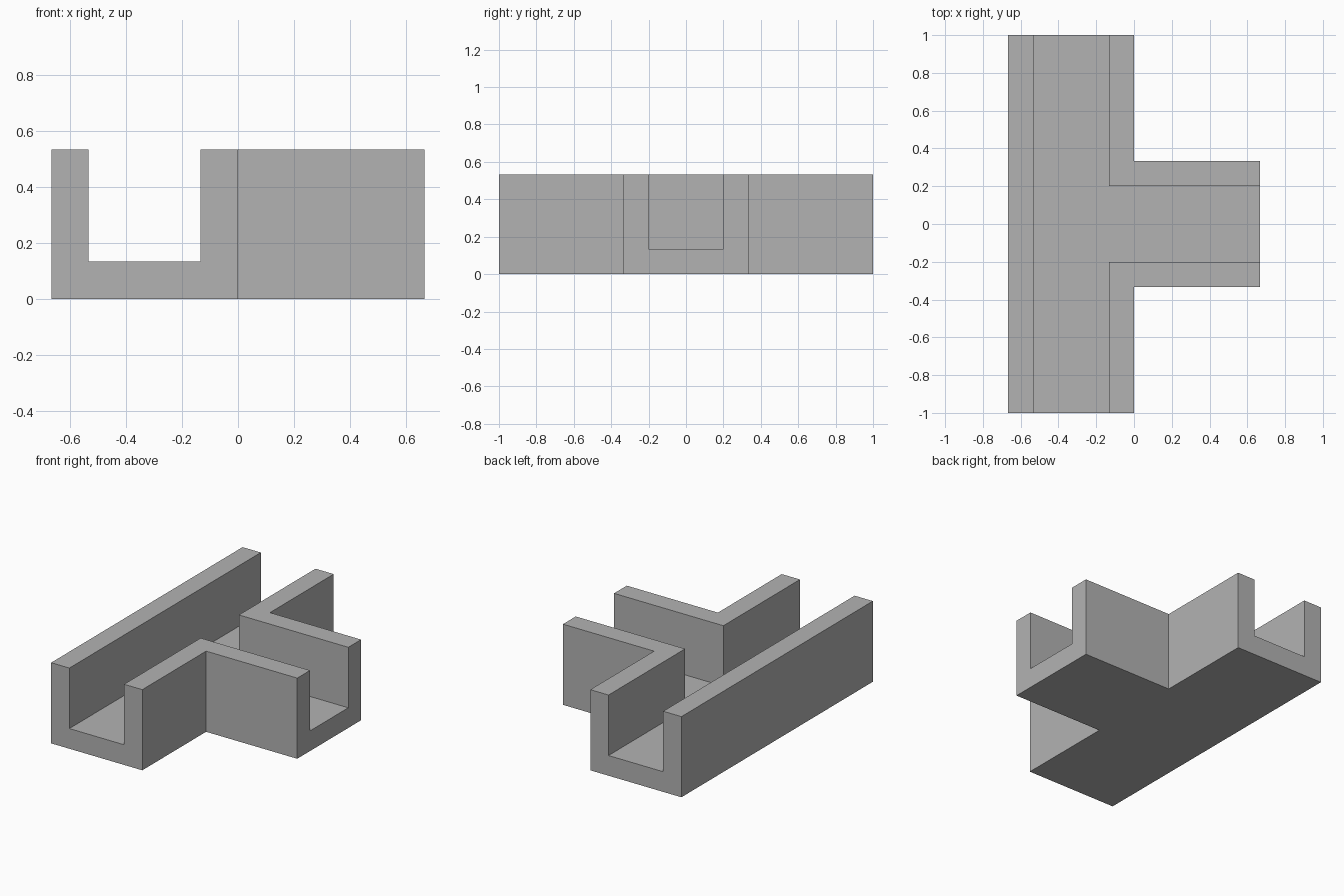
import bpy
import bmesh

cube = bpy.data.objects.get("Cube")
if cube:
    bpy.data.objects.remove(cube, do_unlink=True)

# Main dimensions
UNIT = 2 / 15
LEFT_EDGE, RIGHT_EDGE = -5 * UNIT, 5 * UNIT
HEIGHT, WALL = 4 * UNIT, UNIT
HALF_LENGTH, HALF_BRANCH = 1.0, 2.5 * UNIT

# Single grey material
grey = bpy.data.materials.new("plain grey")
grey.use_nodes = True
colour = (0.45, 0.45, 0.45, 1)
grey.diffuse_color = colour
grey.node_tree.nodes["Principled BSDF"].inputs["Base Color"].default_value = colour


def tee_prism(name, x_back, x_front, x_end, half_length, half_branch, z_low, z_high):
    """T-shaped plan, mirrored about y = 0 and extruded upward."""
    half = [(x_back, -half_length), (x_front, -half_length),
            (x_front, -half_branch), (x_end, -half_branch)]
    plan = half + [(x, -y) for x, y in reversed(half)]
    bm = bmesh.new()
    face = bm.faces.new([bm.verts.new((x, y, z_low)) for x, y in plan])
    result = bmesh.ops.extrude_face_region(bm, geom=[face])
    top = [v for v in result["geom"] if isinstance(v, bmesh.types.BMVert)]
    bmesh.ops.translate(bm, verts=top, vec=(0, 0, z_high - z_low))
    bmesh.ops.recalc_face_normals(bm, faces=bm.faces)
    mesh = bpy.data.meshes.new(name)
    bm.to_mesh(mesh)
    bm.free()
    mesh.materials.append(grey)
    obj = bpy.data.objects.new(name, mesh)
    bpy.context.collection.objects.link(obj)
    return obj


# Solid T-shaped block
channel = tee_prism("tee_channel", LEFT_EDGE, 0, RIGHT_EDGE,
                    HALF_LENGTH, HALF_BRANCH, 0, HEIGHT)

# Inner groove, overshooting the open ends and the top
cutter = tee_prism("groove_cutter", LEFT_EDGE + WALL, -WALL, RIGHT_EDGE + WALL,
                   HALF_LENGTH + WALL, HALF_BRANCH - WALL, WALL, HEIGHT + WALL)
groove = channel.modifiers.new("groove", 'BOOLEAN')
groove.operation = 'DIFFERENCE'
groove.solver = 'EXACT'
groove.object = cutter

# Bake the cut and drop the cutter
bpy.context.view_layer.update()
evaluated = channel.evaluated_get(bpy.context.evaluated_depsgraph_get())
cut_mesh = bpy.data.meshes.new_from_object(evaluated)
channel.modifiers.clear()
channel.data = cut_mesh
cut_mesh.name = "tee_channel"
bpy.data.objects.remove(cutter, do_unlink=True)
